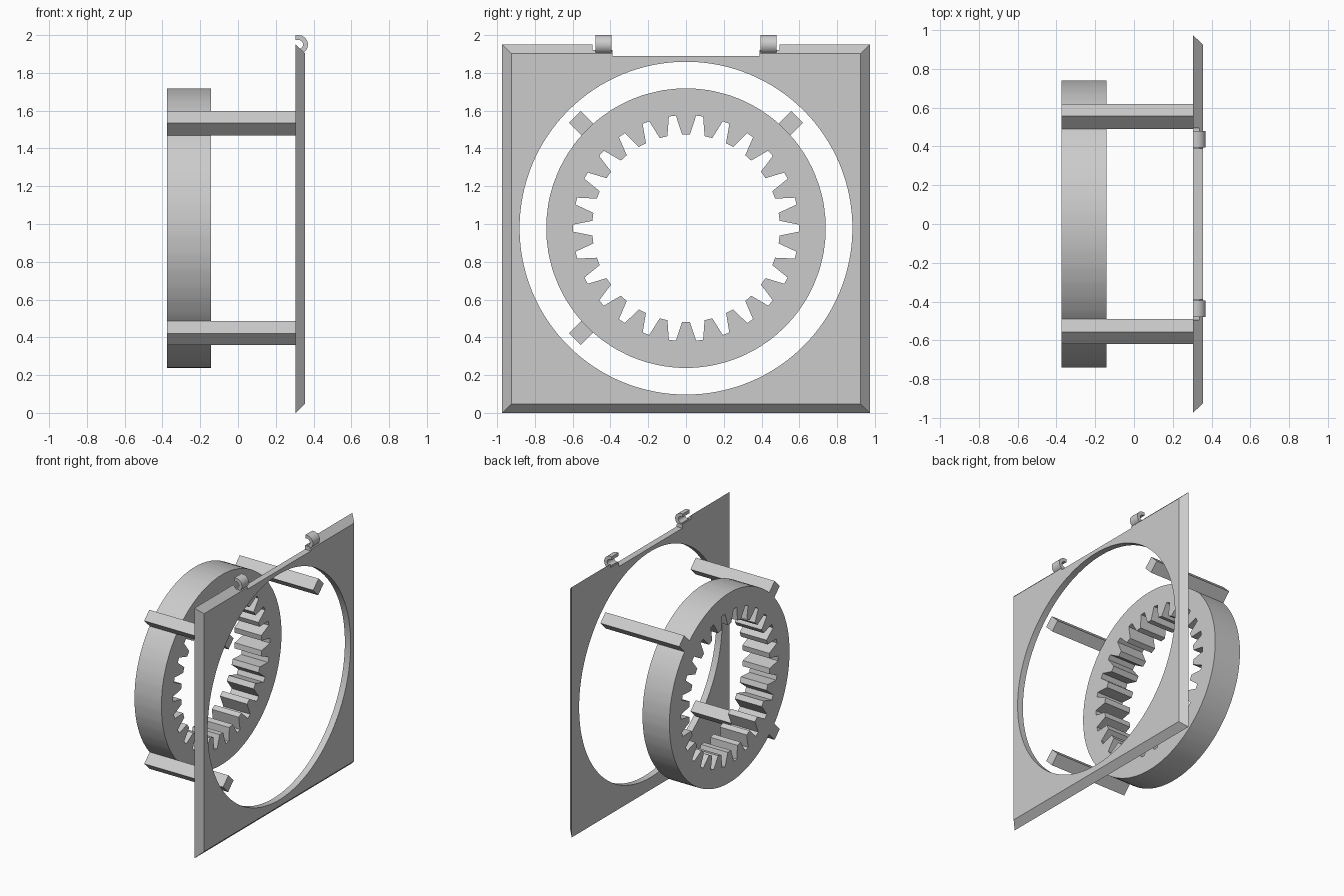
import bpy, bmesh
from math import sin, cos, pi, radians, sqrt

if "Cube" in bpy.data.objects:
    bpy.data.objects.remove(bpy.data.objects["Cube"], do_unlink=True)

grey = bpy.data.materials.new("light grey")
grey.use_nodes = True
grey.diffuse_color = (0.6, 0.6, 0.6, 1)
grey.node_tree.nodes["Principled BSDF"].inputs["Base Color"].default_value = (0.6, 0.6, 0.6, 1)

CZ = 0.978                    # height of the common axis
PLATE_X0, PLATE_X1 = 0.305, 0.355
RING_X0, RING_X1 = -0.375, -0.143


def make(name, bm):
    bmesh.ops.recalc_face_normals(bm, faces=bm.faces)
    mesh = bpy.data.meshes.new(name)
    bm.to_mesh(mesh)
    bm.free()
    mesh.materials.append(grey)
    ob = bpy.data.objects.new(name, mesh)
    bpy.context.collection.objects.link(ob)
    return ob


def smooth(ob):
    bpy.ops.object.select_all(action='DESELECT')
    ob.select_set(True)
    bpy.context.view_layer.objects.active = ob
    bpy.ops.object.shade_smooth_by_angle(angle=radians(30))


def loft(name, a, b):
    """Closed solid between two matching outlines."""
    bm = bmesh.new()
    va, vb = [bm.verts.new(p) for p in a], [bm.verts.new(p) for p in b]
    bm.faces.new(va)
    bm.faces.new(vb[::-1])
    n = len(va)
    for i in range(n):
        j = (i + 1) % n
        bm.faces.new((va[i], vb[i], vb[j], va[j]))
    return make(name, bm)


def prism_x(name, outline, x0, x1):
    return loft(name, [(x0, y, z) for y, z in outline], [(x1, y, z) for y, z in outline])


def rect(y0, y1, z0, z1):
    return [(y0, z0), (y1, z0), (y1, z1), (y0, z1)]


def cut(ob, cutter):
    cutter.hide_render = True
    mod = ob.modifiers.new("cut", 'BOOLEAN')
    mod.operation, mod.solver, mod.object = 'DIFFERENCE', 'EXACT', cutter
    bpy.context.view_layer.objects.active = ob
    bpy.ops.object.modifier_apply(modifier=mod.name)
    bpy.data.objects.remove(cutter, do_unlink=True)


# Square plate with bevelled rim, round opening and lowered top edge
W, H, B = 0.973, 1.951, 0.048
plate = loft("plate",
             [(PLATE_X0, y, z) for y, z in rect(-W, W, 0, H)],
             [(PLATE_X1, y, z) for y, z in rect(-W + B, W - B, B, H - B)])
N = 128
circle = [(0.881 * cos(2 * pi * i / N), CZ + 0.881 * sin(2 * pi * i / N)) for i in range(N)]
cut(plate, prism_x("opening_cutter", circle, 0.2, 0.5))
cut(plate, prism_x("top_cutter", rect(-0.39, 0.39, 1.89, 2.1), 0.2, 0.5))
for s in (-1, 1):
    y0, y1 = sorted((s * 0.385, s * 0.495))
    cut(plate, prism_x("notch_cutter", rect(y0, y1, 1.92, 2.1), 0.2, 0.5))
smooth(plate)

# Internal gear ring: tooth points with matching points on the outer rim
TEETH, TIP, ROOT, OUTER = 26, 0.497, 0.598, 0.74
pitch = 2 * pi / TEETH
gap = [(-4.5, TIP), (-3.0, 0.548), (-1.8, ROOT), (1.8, ROOT), (3.0, 0.548), (4.5, TIP)]
points = [(t * pitch + radians(a), r) for t in range(TEETH) for a, r in gap]
bm = bmesh.new()
rows = [[bm.verts.new((x, k * cos(a), CZ + k * sin(a)))
         for x, k in ((RING_X0, r), (RING_X0, OUTER), (RING_X1, OUTER), (RING_X1, r))]
        for a, r in points]
for i, row in enumerate(rows):
    nxt = rows[(i + 1) % len(rows)]
    for j in range(4):
        k = (j + 1) % 4
        bm.faces.new((row[j], row[k], nxt[k], nxt[j]))
smooth(make("gear_ring", bm))

# Three square bars on the ring's diagonals
bars = {"upper_left_bar": (1, 1), "upper_right_bar": (-1, 1), "lower_right_bar": (-1, -1)}
for name, (sy, sz) in bars.items():
    outline = [(sy * (r - t) / sqrt(2), CZ + sz * (r + t) / sqrt(2))
               for r, t in ((0.738, -0.044), (0.832, -0.044), (0.832, 0.044), (0.738, 0.044))]
    prism_x(name, outline, RING_X0, PLATE_X0)

# Two open hooks on the top edge
HX, HZ = 0.32, 1.95


def arc(r, a0, a1, n=20):
    steps = [radians(a0 + (a1 - a0) * i / n) for i in range(n + 1)]
    return [(HX + r * cos(a), HZ + r * sin(a)) for a in steps]


profile = ([(PLATE_X0, HZ + 0.05)] + arc(0.05, 90, -105)
           + arc(0.024, -105, 90) + [(PLATE_X0, HZ + 0.024)])
for name, y0, y1 in (("left_hook", 0.395, 0.48), ("right_hook", -0.48, -0.395)):
    smooth(loft(name, [(x, y0, z) for x, z in profile], [(x, y1, z) for x, z in profile]))
